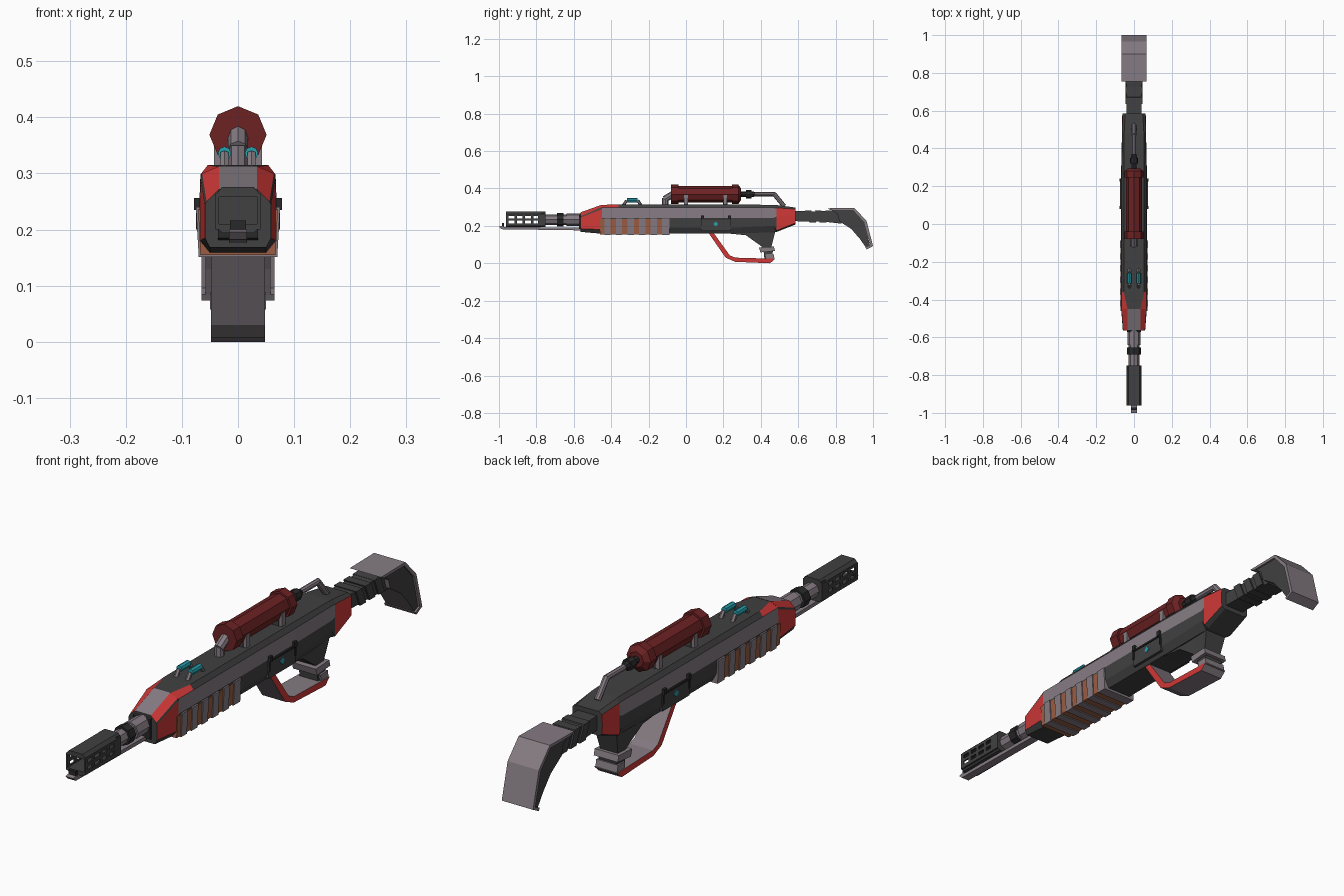
import bpy, bmesh
from mathutils import Vector, Matrix

if "Cube" in bpy.data.objects:
    bpy.data.objects.remove(bpy.data.objects["Cube"])

# ---- materials ----
def material(name, rgb):
    m = bpy.data.materials.new(name)
    m.diffuse_color = (*rgb, 1)
    m.use_nodes = True
    m.node_tree.nodes["Principled BSDF"].inputs["Base Color"].default_value = m.diffuse_color
    return m

DARK = material("charcoal", (0.052, 0.052, 0.052))
BLACK = material("near_black", (0.022, 0.022, 0.023))
GREY = material("mauve_grey", (0.235, 0.2, 0.225))
RED = material("bright_red", (0.62, 0.04, 0.038))
MAROON = material("dark_red", (0.15, 0.016, 0.017))
ORANGE = material("burnt_orange", (0.33, 0.11, 0.055))
TEAL = material("teal", (0.02, 0.35, 0.42))

# ---- helpers ----
def finish(name, bm, mats):
    bmesh.ops.recalc_face_normals(bm, faces=bm.faces)
    me = bpy.data.meshes.new(name)
    bm.to_mesh(me)
    bm.free()
    for m in mats:
        me.materials.append(m)
    ob = bpy.data.objects.new(name, me)
    bpy.context.collection.objects.link(ob)
    return ob

def loft(name, stations, mats, rule=lambda i, j: 0):
    """Skin mirrored half sections [(x, z)...] given top to bottom at each y.
    rule(station, segment) picks the colour; segment -1 is the top, n-1 the bottom, None a cap."""
    bm = bmesh.new()
    n = len(stations[0][1])
    rings = []
    for y, half in stations:
        loop = list(half) + [(-x, z) for x, z in reversed(half)]
        rings.append([bm.verts.new((x, y, z)) for x, z in loop])
    m = 2 * n
    for i in range(len(rings) - 1):
        for j in range(m):
            k = (j + 1) % m
            f = bm.faces.new((rings[i][j], rings[i][k], rings[i+1][k], rings[i+1][j]))
            f.material_index = rule(i, j if j < n else m - 2 - j)
    for r in (rings[0], rings[-1]):
        bm.faces.new(r).material_index = rule(0, None)
    return finish(name, bm, mats)

def prism(name, profile, hw, side, rim=None):
    """Extrude a (y, z) profile across x; side caps and rim may differ in colour."""
    bm = bmesh.new()
    a = [bm.verts.new((-hw, y, z)) for y, z in profile]
    b = [bm.verts.new((hw, y, z)) for y, z in profile]
    for r in (a, b):
        bm.faces.new(r)
    for i in range(len(a)):
        k = (i + 1) % len(a)
        bm.faces.new((a[i], a[k], b[k], b[i])).material_index = 1
    return finish(name, bm, [side, rim or side])

def boxes(name, spans, mat):
    """One object from boxes given as (x0, x1, y0, y1, z0, z1)."""
    bm = bmesh.new()
    for x0, x1, y0, y1, z0, z1 in spans:
        mtx = (Matrix.Translation(((x0+x1)/2, (y0+y1)/2, (z0+z1)/2))
               @ Matrix.Diagonal((x1-x0, y1-y0, z1-z0, 1)))
        bmesh.ops.create_cube(bm, size=1, matrix=mtx)
    return finish(name, bm, [mat])

def tube(name, parts, mat, n=8):
    """Cylinders or cones given as (start, end, r_start, r_end)."""
    bm = bmesh.new()
    for p, q, r1, r2 in parts:
        p, q = Vector(p), Vector(q)
        d = q - p
        mtx = Matrix.Translation((p + q) / 2) @ d.to_track_quat('Z', 'Y').to_matrix().to_4x4()
        bmesh.ops.create_cone(bm, cap_ends=True, segments=n, radius1=r1, radius2=r2,
                              depth=d.length, matrix=mtx)
    return finish(name, bm, [mat])

def along_y(z, rows):
    return [((0, a, z), (0, b, z), r, s) for a, b, r, s in rows]

# ---- receiver: charcoal hull, grey side bands, red rear panels ----
mid = [(.054, .315), (.067, .298), (.069, .243), (.066, .19), (.05, .16)]
def hull_rule(i, j):
    if j is None or j in (-1, 4):
        return 0
    if i == 0 and j == 0:
        return 2
    if i == 4:
        return 2 if j in (1, 2) else 0
    return 1 if j == 1 else 0
loft("receiver", [
    (-.45, [(.034, .312)] + mid[1:]),
    (-.36, mid),
    (.24, mid),
    (.47, [(.052, .312), (.063, .297), (.064, .243), (.062, .2), (.045, .165)]),
    (.485, [(.052, .311), (.063, .296), (.064, .25), (.063, .175), (.045, .168)]),
    (.585, [(.046, .298), (.061, .29), (.062, .25), (.061, .215), (.045, .207)]),
], [DARK, GREY, RED], hull_rule)

# ---- front snout: red cheeks, dark seams, grey top ----
loft("snout", [
    (-.565, [(.034, .272), (.056, .25), (.059, .244), (.059, .185), (.05, .168)]),
    (-.45, [(.034, .313), (.064, .3), (.067, .29), (.068, .18), (.05, .158)]),
], [DARK, RED, GREY], lambda i, j: {0: 1, 2: 1, -1: 2}.get(j, 0))
prism("snout_front_collar", [(-.572, .185), (-.572, .258), (-.55, .27), (-.55, .175)], .036, BLACK)

# ---- heat sink: orange core with grey ribs ----
loft("heat_sink_core", [(y, [(.071, .236), (.067, .155)]) for y in (-.46, -.095)], [ORANGE])
for i in range(6):
    y = -.437 + i * .062
    w = .034 if i < 5 else .04
    loft(f"heat_sink_rib_{i+1}", [(y + d, [(.075, .24), (.07, .151)]) for d in (0, w)], [GREY])

# ---- barrel and muzzle ----
tube("barrel", along_y(.233, [(-.77, -.64, .028, .028), (-.64, -.55, .034, .034)]), GREY)
tube("barrel_ring", along_y(.233, [(-.69, -.655, .036, .036)]), BLACK)
my0, my1 = -.962, -.75
for nm, za, zb in (("top", .276, .262), ("bottom", .194, .206)):
    loft("muzzle_" + nm, [(y, [(.028, za), (.04, zb), (.04, zb + (.258 - .262 if nm == "top" else .004))])
                          for y in (my0, my1)], [DARK])
bars = []
for s in (-1, 1):
    x0, x1 = sorted((s * .034, s * .04))
    bars += [(x0, x1, my0, my1, a, b) for a, b in ((.2, .214), (.228, .24), (.254, .264))]
    bars += [(x0, x1, y, y + .014, .205, .262) for y in (-.962, -.918, -.874, -.83)]
    bars += [(x0, x1, -.79, my1, .205, .262)]
bars.append((-.036, .036, -.775, my1, .2, .27))
boxes("muzzle_sides", bars, DARK)
prism("under_rail", [(-1, .196), (-.985, .182), (-.56, .176), (-.56, .19), (-.975, .195), (-.985, .2)], .016, GREY)
boxes("front_sight", [(-.014, .014, -.985, -.972, .185, .216)], BLACK)

# ---- scope tank with brackets and feed pipes ----
zs = .369
tube("scope_body", along_y(zs, [(-.06, .27, .043, .043), (-.08, -.04, .051, .051),
                                (.245, .28, .051, .051), (.28, .295, .051, .03)]), MAROON)
tube("scope_front_pipe", [((0, -.11, .31), (0, -.11, .35), .017, .017),
                          ((0, -.115, .342), (0, -.07, zs), .018, .018)], GREY)
tube("scope_rear_joint", along_y(zs, [(.29, .32, .014, .014), (.32, .35, .022, .022),
                                      (.35, .37, .016, .012)]), BLACK)
tube("scope_rear_pipe", [((0, .36, zs), (0, .475, zs), .011, .011),
                         ((0, .47, zs + .003), (0, .525, .305), .012, .012)], GREY)
boxes("scope_brackets", [(s*.036 - .007, s*.036 + .007, y - .01, y + .01, .305, .365)
                         for s in (-1, 1) for y in (0, .21)], GREY)
boxes("scope_mounts", [(-.03, .03, y - .012, y + .012, .31, .34) for y in (0, .21)], DARK)

# ---- teal power cells on top ----
for s, side in ((-1, "left"), (1, "right")):
    x = s * .024
    tube(f"power_cell_{side}", [((x, -.315, .336), (x, -.26, .336), .012, .012)], TEAL)
    tube(f"power_cell_stand_{side}", [((x, y, .31), (x, y + d, .336), .008, .008)
                                      for y, d in ((-.335, .018), (-.24, -.018))], GREY, 6)

    # ---- side hatch with frame and teal marker ----
    def plate(nm, xa, xb, rows, mat):
        boxes(nm, [(*sorted((s * xa, s * xb)), *r) for r in rows], mat)
    plate(f"hatch_{side}", .06, .0705, [(.08, .24, .172, .24)], DARK)
    plate(f"hatch_frame_{side}", .066, .0745, [(.08, .24, .233, .24), (.08, .086, .2, .24),
                                               (.234, .24, .2, .24)], BLACK)
    plate(f"hatch_clips_{side}", .068, .078, [(.08, .095, .235, .256), (.225, .24, .235, .256)], BLACK)
    tube(f"hatch_marker_{side}", [((s*.068, .16, .21), (s*.073, .16, .21), .013, .013)], TEAL, 4)

# ---- grip and hand guard ----
loft("grip_root", [
    (.2, [(.045, .19), (.045, .162)]),
    (.32, [(.045, .19), (.045, .15)]),
    (.41, [(.045, .19), (.036, .086)]),
    (.455, [(.045, .19), (.036, .083)]),
    (.475, [(.045, .19), (.045, .16)]),
], [DARK])
prism("grip_collar", [(.39, .085), (.47, .089), (.476, .066), (.398, .058)], .05, GREY)
prism("grip_post", [(.415, .065), (.465, .068), (.458, .02), (.42, .02)], .038, DARK)
prism("grip_foot", [(.425, .048), (.468, .05), (.474, .02), (.43, .02)], .045, GREY)
prism("hand_guard", [(.115, .17), (.212, .03), (.262, .008), (.45, 0), (.475, .024),
                     (.265, .03), (.234, .042), (.142, .17)], .048, RED, GREY)

# ---- stock: ridged arm, butt with grey shell ----
prism("stock_arm", [(.58, .28), (.70, .276), (.8, .285), (.86, .25), (.83, .212), (.74, .222), (.58, .225)], .04, DARK)
for i in range(3):
    y = .635 + i * .055
    prism(f"stock_ridge_{i+1}", [(y, .281), (y + .035, .281), (y + .06, .219), (y + .025, .219)], .046, DARK)
prism("butt_core", [(.775, .288), (.895, .287), (.955, .222), (.985, .09), (.965, .08),
                    (.93, .13), (.885, .182), (.82, .225), (.81, .262)], .058, DARK, GREY)
prism("butt_shell", [(.755, .294), (.90, .296), (.965, .227), (1, .092), (.966, .074), (.96, .084),
                     (.986, .096), (.953, .22), (.895, .284), (.775, .284)], .065, GREY)
